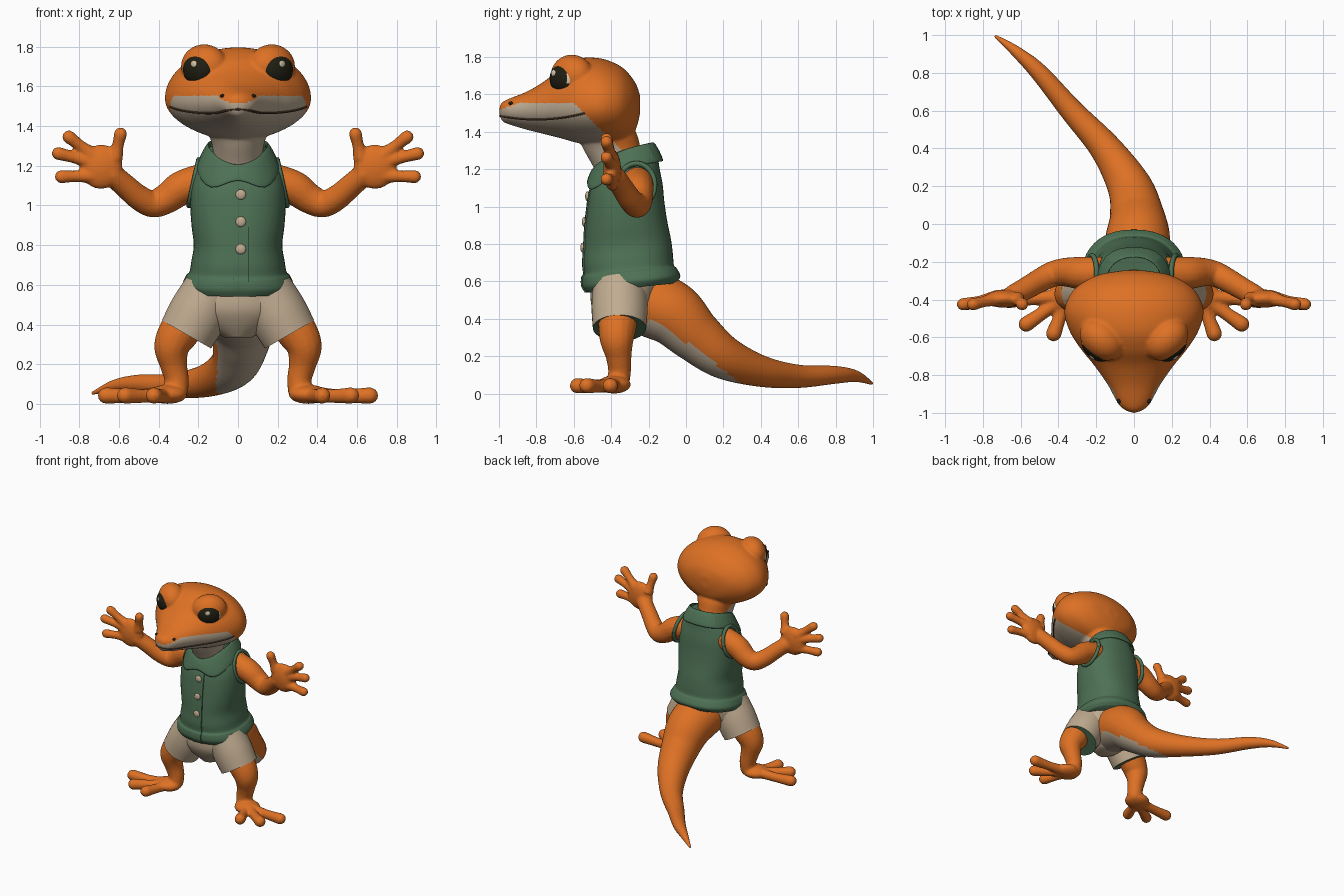
import bpy, bmesh, math
from math import sin, cos, pi, radians
from mathutils import Vector, Matrix

cube = bpy.data.objects.get("Cube")
if cube:
    bpy.data.objects.remove(cube)


def material(name, rgb):
    m = bpy.data.materials.new(name)
    m.use_nodes = True
    m.diffuse_color = (*rgb, 1)
    m.node_tree.nodes["Principled BSDF"].inputs["Base Color"].default_value = (*rgb, 1)
    return m


ORANGE = material("orange skin", (0.73, 0.165, 0.018))
CREAM = material("cream skin", (0.50, 0.40, 0.29))
CLOTH = material("beige cloth", (0.53, 0.41, 0.28))
GREEN = material("green cloth", (0.075, 0.165, 0.09))
DARK = material("eye black", (0.014, 0.013, 0.006))
SHINE = material("eye shine", (0.70, 0.62, 0.42))
MOUTH = material("mouth brown", (0.10, 0.055, 0.03))


# ---- helpers ----
def spline(pts, k=6):
    """Catmull-Rom samples through tuples of any length."""
    out = []
    for i in range(len(pts) - 1):
        quad = [pts[max(i - 1, 0)], pts[i], pts[i + 1], pts[min(i + 2, len(pts) - 1)]]
        for j in range(k):
            t = j / k
            out.append(tuple(0.5 * (2 * b + (c - a) * t + (2 * a - 5 * b + 4 * c - d) * t * t
                                    + (3 * b - a - 3 * c + d) * t ** 3)
                             for a, b, c, d in zip(*quad)))
    return out + [tuple(pts[-1])]


def loft(bm, rings):
    rows = [[bm.verts.new(p) for p in ring] for ring in rings]
    n = len(rows[0])
    for a, b in zip(rows, rows[1:]):
        for i in range(n):
            bm.faces.new((a[i], a[(i + 1) % n], b[(i + 1) % n], b[i]))
    bm.faces.new(rows[0][::-1])
    bm.faces.new(rows[-1])


def tube(bm, pts, sides=16, k=6, rounded=True):
    """Sweep a circle along (x, y, z, radius) points."""
    path = spline(pts, k)
    pos = [Vector(p[:3]) for p in path]
    tan = [(pos[min(i + 1, len(pos) - 1)] - pos[max(i - 1, 0)]).normalized() for i in range(len(pos))]
    rows = [(p, t, q[3]) for p, t, q in zip(pos, tan, path)]
    if rounded:
        p, t, r = rows[-1]
        rows += [(p + t * r * sin(a), t, r * cos(a)) for a in (0.4, 0.8, 1.15, 1.45)]
    side = tan[0].orthogonal()
    rings = []
    for p, t, r in rows:
        side = (side - t * side.dot(t)).normalized()
        up = t.cross(side)
        rings.append([p + (side * cos(2 * pi * i / sides) + up * sin(2 * pi * i / sides)) * r
                      for i in range(sides)])
    loft(bm, rings)


def upright(bm, rows, power=2.0, sides=48, tilt=0.0):
    """Stack oval rings given as (z, half width, front y, back y)."""
    rings = []
    for z, w, f, b in rows:
        ring = []
        for i in range(sides):
            c, s = cos(2 * pi * i / sides), sin(2 * pi * i / sides)
            e = 2 / power
            y = (f + b) / 2 + (b - f) / 2 * math.copysign(abs(s) ** e, s)
            ring.append((w * math.copysign(abs(c) ** e, c), y, z + tilt * (y + 0.3)))
        rings.append(ring)
    loft(bm, rings)


def ball(bm, loc, size, turn=0.0):
    m = Matrix.Translation(loc) @ Matrix.Rotation(radians(turn), 4, "Z") @ Matrix.Diagonal((*size, 1))
    bmesh.ops.create_uvsphere(bm, u_segments=28, v_segments=18, radius=1, matrix=m)
    return m


def finish(name, bm, mats, mirror=False, voxel=0, rule=None):
    """Make the object, optionally fuse, paint by rule and mirror it."""
    bmesh.ops.recalc_face_normals(bm, faces=bm.faces)
    me = bpy.data.meshes.new(name)
    bm.to_mesh(me)
    bm.free()
    ob = bpy.data.objects.new(name, me)
    bpy.context.collection.objects.link(ob)
    if voxel:
        r = ob.modifiers.new("fuse", "REMESH")
        r.mode, r.voxel_size = "VOXEL", voxel
        s = ob.modifiers.new("relax", "SMOOTH")
        s.factor, s.iterations = 0.5, 6
        bpy.context.view_layer.update()
        me = bpy.data.meshes.new_from_object(ob.evaluated_get(bpy.context.evaluated_depsgraph_get()))
        ob.modifiers.clear()
        ob.data = me
    me.materials.clear()
    for m in mats:
        me.materials.append(m)
    me.shade_smooth()
    me.set_sharp_from_angle(angle=radians(55))
    for p in me.polygons:
        p.material_index = int(rule(p.center, p.normal)) if rule else 0
    if mirror:
        ob.modifiers.new("mirror", "MIRROR")
    return ob


# ---- head, brows and neck, fused ----
HEAD = spline([(-0.998, 0.015, 1.50, 1.53), (-0.985, 0.047, 1.46, 1.555), (-0.95, 0.085, 1.44, 1.575),
               (-0.85, 0.14, 1.41, 1.615), (-0.75, 0.21, 1.385, 1.675), (-0.67, 0.275, 1.365, 1.745),
               (-0.58, 0.335, 1.34, 1.79), (-0.48, 0.368, 1.325, 1.795), (-0.40, 0.352, 1.325, 1.775),
               (-0.33, 0.30, 1.345, 1.735), (-0.27, 0.19, 1.41, 1.66), (-0.245, 0.05, 1.50, 1.59)])


def middle(y):
    return 1.515 + 0.045 * (y + 1)


def half_width(station, z):
    y, w, low, top = station
    m = middle(y)
    s = (z - m) / (top - m if z > m else m - low)
    return w * max(0, 1 - s * s) ** (0.5 if z > m else 0.62)


bm = bmesh.new()
rings = []
for st in HEAD:
    y, w, low, top = st
    m, ring = middle(y), []
    for i in range(64):
        a = 2 * pi * i / 64
        z = m + sin(a) * (top - m if sin(a) > 0 else m - low)
        ring.append((math.copysign(half_width(st, z), cos(a)), y, z))
    rings.append(ring)
loft(bm, rings)
for side in (-1, 1):
    ball(bm, (side * 0.17, -0.61, 1.70), (0.13, 0.10, 0.112), side * 41)
upright(bm, spline([(1.08, 0.13, -0.44, -0.20), (1.20, 0.125, -0.49, -0.21), (1.30, 0.13, -0.545, -0.24),
                    (1.38, 0.155, -0.58, -0.26), (1.45, 0.17, -0.59, -0.30)]))


def pale_jaw(c, n):
    return c.z < min(1.555 - max(0, c.y + 0.60), 1.515 + 0.35 * (c.y + 1))


finish("head", bm, [ORANGE, CREAM], voxel=0.009, rule=pale_jaw)

# ---- mouth line and nostrils ----
lip = []
for st in HEAD:
    t = st[0] + 1
    if 0.03 < t < 0.46:
        z = 1.485 - 0.2 * t + 0.5 * t * t
        lip.append((half_width(st, z), st[0], z, 0.006))
bm = bmesh.new()
tube(bm, [(-x, y, z, r) for x, y, z, r in lip[::-1]] + [(0, -0.994, 1.485, 0.006)] + lip, sides=6, k=2)
finish("mouth_line", bm, [MOUTH])
bm = bmesh.new()
nose = min(HEAD, key=lambda s: abs(s[0] + 0.94))
ball(bm, (half_width(nose, 1.55), nose[0], 1.552), (0.011, 0.013, 0.009))
finish("nostrils", bm, [DARK], mirror=True)

# ---- eyes ----
bm = bmesh.new()
eye = ball(bm, (0.2, -0.655, 1.685), (0.09, 0.06, 0.08), 41)
inverse = eye.inverted()
finish("eyes", bm, [DARK, SHINE], mirror=True, rule=lambda c, n: (inverse @ c).x > 0.8)
bm = bmesh.new()
ball(bm, eye @ Vector((-0.2, -0.91, 0.36)), (0.019, 0.006, 0.018), 41)
finish("eye_shines", bm, [SHINE], mirror=True)

# ---- shirt ----
SHIRT = spline([(0.565, 0.262, -0.535, -0.055), (0.60, 0.28, -0.555, -0.03), (0.645, 0.262, -0.555, -0.05),
                (0.665, 0.245, -0.545, -0.065), (0.72, 0.235, -0.55, -0.07), (0.80, 0.223, -0.545, -0.08),
                (0.90, 0.234, -0.54, -0.10), (1.0, 0.24, -0.53, -0.115), (1.1, 0.235, -0.515, -0.125),
                (1.18, 0.212, -0.485, -0.14), (1.24, 0.172, -0.45, -0.15), (1.30, 0.14, -0.42, -0.17)], 5)
bm = bmesh.new()
upright(bm, SHIRT, power=2.3, sides=64, tilt=0.1)
finish("shirt", bm, [GREEN])

bm = bmesh.new()
loft(bm, [[(-0.025, f - 0.006, z - 0.024), (0.055, f - 0.004, z - 0.024),
           (0.055, f + 0.03, z - 0.024), (-0.025, f + 0.03, z - 0.024)]
          for z, w, f, b in SHIRT if z < 1.17])
finish("button_strip", bm, [GREEN])

bm = bmesh.new()
for z in (1.055, 0.918, 0.78):
    front = min(SHIRT, key=lambda s: abs(s[0] - z - 0.024))[2]
    ball(bm, (0.014, front - 0.008, z), (0.026, 0.012, 0.026))
finish("buttons", bm, [CLOTH])

# armhole trims
bm = bmesh.new()
loop = [(0.222 - 0.025 * sin(a), -0.265 + 0.098 * cos(a), 1.115 + 0.115 * sin(a), 0.014)
        for a in [2 * pi * i / 24 for i in range(25)]]
tube(bm, loop, sides=8, k=2, rounded=False)
finish("armhole_trims", bm, [GREEN], mirror=True)

# folded collar
inner = [(0, -0.505, 1.19), (0.10, -0.465, 1.25), (0.168, -0.33, 1.315), (0.115, -0.195, 1.345), (0, -0.17, 1.35)]
outer = [(0, -0.525, 1.165), (0.145, -0.535, 1.035), (0.235, -0.36, 1.20), (0.165, -0.135, 1.235), (0, -0.115, 1.24)]
bm = bmesh.new()
rows = [[bm.verts.new(p) for p in row] for row in (inner, outer)]
for i in range(4):
    bm.faces.new((rows[0][i], rows[0][i + 1], rows[1][i + 1], rows[1][i]))
collar = finish("collar", bm, [GREEN], mirror=True)
thick = collar.modifiers.new("thickness", "SOLIDIFY")
thick.thickness, thick.offset = 0.02, 0
collar.modifiers.new("soften", "SUBSURF").levels = 2
collar.modifiers["soften"].render_levels = 2

# ---- shorts ----
bm = bmesh.new()
upright(bm, spline([(0.64, 0.235, -0.50, -0.12), (0.55, 0.265, -0.51, -0.14), (0.47, 0.26, -0.505, -0.16),
                    (0.40, 0.19, -0.47, -0.18), (0.335, 0.07, -0.42, -0.24)]))
finish("shorts_seat", bm, [CLOTH])
bm = bmesh.new()
tube(bm, [(0.135, -0.355, 0.565, 0.145), (0.20, -0.355, 0.455, 0.15), (0.26, -0.355, 0.35, 0.143)],
     sides=32, rounded=False)
hem = Vector((0.5, 0, -0.86))
finish("shorts_legs", bm, [CLOTH, GREEN], mirror=True, rule=lambda c, n: n.dot(hem) > 0.9)

# ---- arms with hands ----
bm = bmesh.new()
tube(bm, [(0.16, -0.26, 1.13, 0.088), (0.28, -0.26, 1.09, 0.087), (0.36, -0.255, 1.035, 0.077),
          (0.43, -0.265, 1.008, 0.069), (0.50, -0.30, 1.04, 0.064), (0.57, -0.34, 1.10, 0.06),
          (0.64, -0.38, 1.16, 0.058)])
ball(bm, (0.69, -0.395, 1.195), (0.108, 0.048, 0.112))
for base, tip in [((0.62, 1.24), (0.592, 1.36)), ((0.73, 1.25), (0.852, 1.345)),
                  ((0.74, 1.22), (0.905, 1.262)), ((0.73, 1.15), (0.89, 1.145))]:
    mid = [(a + b) / 2 for a, b in zip(base, tip)]
    tube(bm, [(base[0], -0.395, base[1], 0.042), (mid[0], -0.41, mid[1], 0.030),
              (tip[0], -0.425, tip[1], 0.034)])
finish("arms", bm, [ORANGE], mirror=True, voxel=0.009)

# ---- legs with feet ----
bm = bmesh.new()
tube(bm, [(0.21, -0.36, 0.47, 0.10), (0.285, -0.365, 0.38, 0.105), (0.332, -0.37, 0.29, 0.092),
          (0.325, -0.36, 0.20, 0.07), (0.31, -0.355, 0.13, 0.062), (0.31, -0.36, 0.07, 0.06)])
ball(bm, (0.355, -0.385, 0.048), (0.10, 0.09, 0.048))
for x, y in [(0.665, -0.405), (0.57, -0.53), (0.425, -0.58)]:
    tube(bm, [(0.35, -0.38, 0.05, 0.045), (0.175 + x / 2, y / 2 - 0.19, 0.04, 0.035), (x, y, 0.042, 0.042)])
finish("legs", bm, [ORANGE], mirror=True, voxel=0.009)

# ---- tail ----
bm = bmesh.new()
tube(bm, [(0, -0.24, 0.50, 0.18), (0.02, -0.08, 0.43, 0.172), (0.015, 0.05, 0.31, 0.143),
          (-0.025, 0.2, 0.195, 0.117), (-0.15, 0.4, 0.12, 0.084), (-0.33, 0.6, 0.092, 0.062),
          (-0.5, 0.8, 0.10, 0.047), (-0.62, 0.91, 0.092, 0.03), (-0.73, 0.992, 0.055, 0.008)],
     sides=40, k=10)
finish("tail", bm, [ORANGE, CREAM], rule=lambda c, n: n.z < -0.45 and c.y < 0.3 - 0.3 * (n.z + 1))
